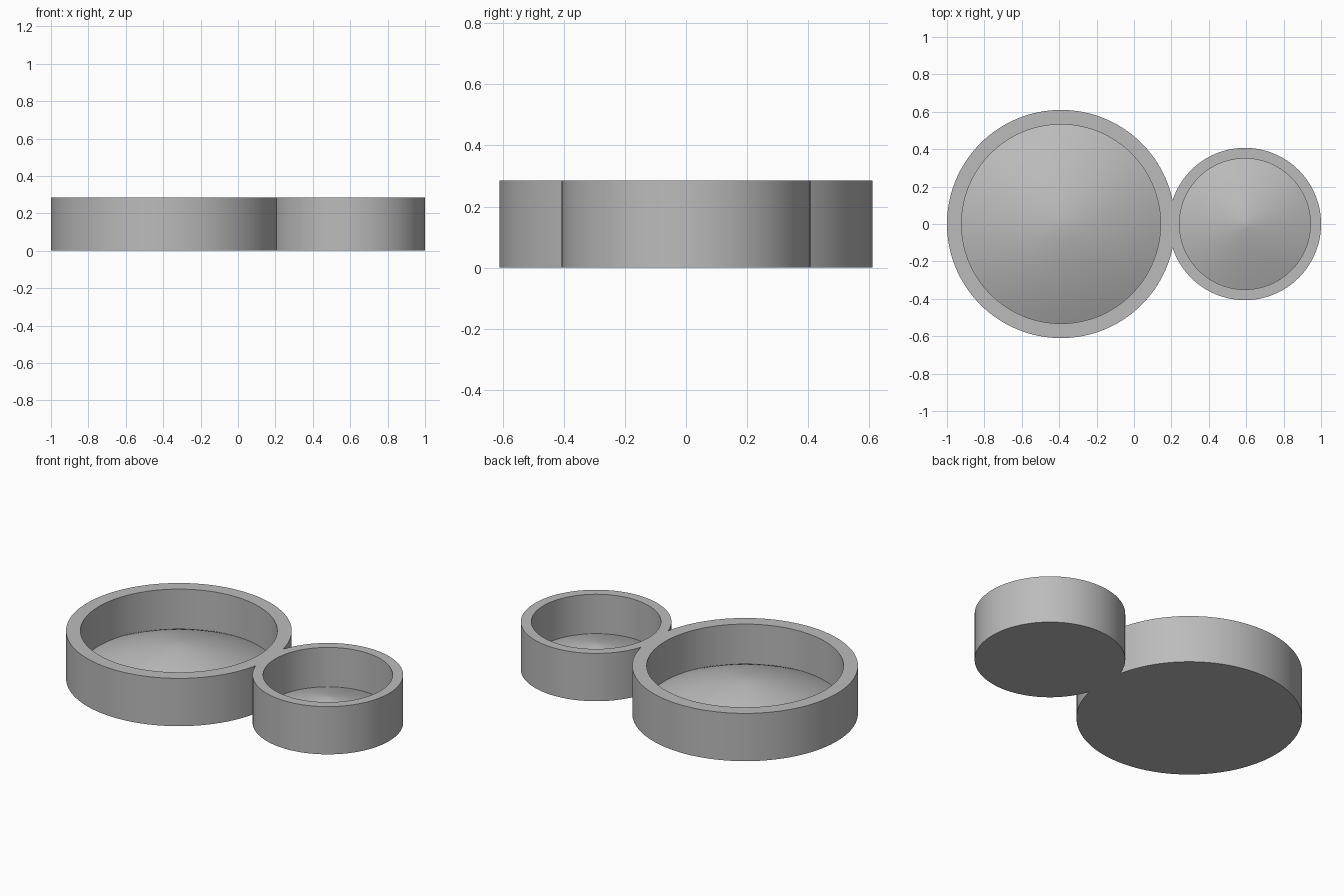
import bpy
import bmesh
from math import cos, sin, tau

if "Cube" in bpy.data.objects:
    bpy.data.objects.remove(bpy.data.objects["Cube"])

HEIGHT = 0.285
EDGE_Z = 0.05
SEGMENTS = 128
RINGS = 12

gray = bpy.data.materials.new("plain gray")
gray.use_nodes = True
color = (0.5, 0.5, 0.5, 1)
gray.diffuse_color = color
gray.node_tree.nodes["Principled BSDF"].inputs["Base Color"].default_value = color


def dish(name, x, outer, inner, rise, power):
    """Round dish with a raised floor, revolved from its profile."""
    profile = [(outer, 0), (outer, HEIGHT), (inner, HEIGHT)]
    for i in range(RINGS):
        t = 1 - i / RINGS
        profile.append((inner * t, EDGE_Z + rise * (1 - t ** power)))
    bm = bmesh.new()
    rings = [[bm.verts.new((x + r * cos(tau * k / SEGMENTS), r * sin(tau * k / SEGMENTS), z))
              for k in range(SEGMENTS)] for r, z in profile]
    apex = bm.verts.new((x, 0, EDGE_Z + rise))
    for k in range(SEGMENTS):
        n = (k + 1) % SEGMENTS
        for a, b in zip(rings, rings[1:]):
            bm.faces.new((a[k], a[n], b[n], b[k]))
        bm.faces.new((rings[-1][k], rings[-1][n], apex))
    bm.faces.new(rings[0][::-1])
    bmesh.ops.recalc_face_normals(bm, faces=bm.faces)
    mesh = bpy.data.meshes.new(name)
    bm.to_mesh(mesh)
    bm.free()
    mesh.materials.append(gray)
    obj = bpy.data.objects.new(name, mesh)
    bpy.context.collection.objects.link(obj)
    return obj


# Two dishes, fused where their walls overlap
large = dish("joined_dishes", -0.39, 0.61, 0.532, 0.16, 1.6)
small = dish("small_dish", 0.593, 0.407, 0.35, 0.105, 1.3)
union = large.modifiers.new("fuse", "BOOLEAN")
union.operation = "UNION"
union.solver = "EXACT"
union.object = small
bpy.context.view_layer.objects.active = large
large.select_set(True)
bpy.ops.object.modifier_apply(modifier=union.name)
bpy.data.objects.remove(small)
bpy.ops.object.shade_smooth_by_angle(angle=0.5)
